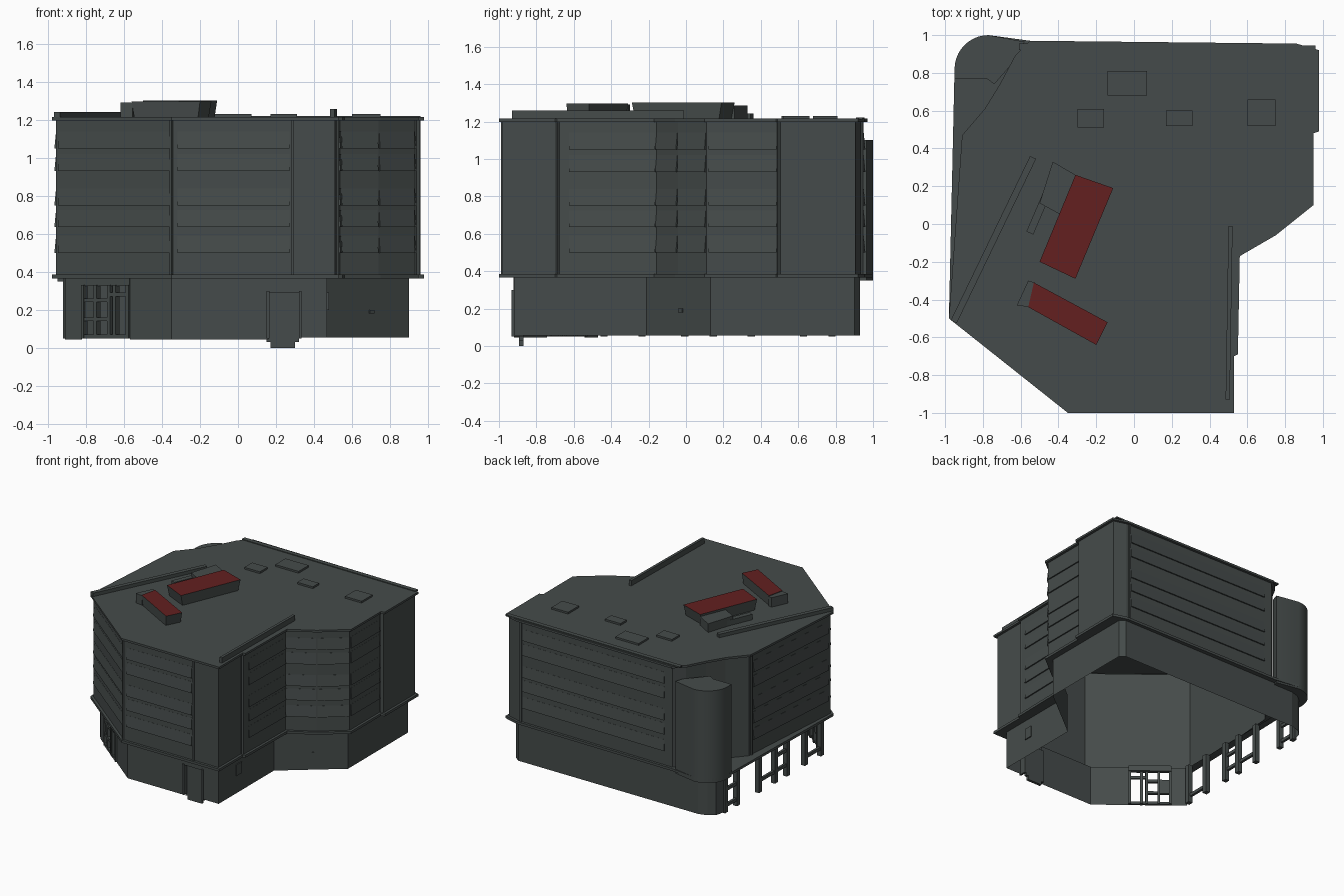
import bpy, bmesh, math
from mathutils import Vector

if "Cube" in bpy.data.objects:
    bpy.data.objects.remove(bpy.data.objects["Cube"])


def material(name, rgb):
    m = bpy.data.materials.new(name)
    m.diffuse_color = (*rgb, 1)
    m.use_nodes = True
    m.node_tree.nodes["Principled BSDF"].inputs["Base Color"].default_value = m.diffuse_color
    return m


GREY = material("dark_slate", (0.060, 0.071, 0.069))
RED = material("dark_red_roofing", (0.125, 0.014, 0.014))


def add_object(name, parts, mats=(GREY,), red_top=False):
    """Join (verts, faces) parts into one object."""
    verts, faces = [], []
    for v, f in parts:
        k = len(verts)
        verts += v
        faces += [[i + k for i in face] for face in f]
    me = bpy.data.meshes.new(name)
    me.from_pydata(verts, [], faces)
    for m in mats:
        me.materials.append(m)
    me.update()
    if red_top:
        for p in me.polygons:
            p.material_index = 1 if p.normal.z > 0.9 else 0
    ob = bpy.data.objects.new(name, me)
    bpy.context.collection.objects.link(ob)
    return ob


def prism(pts, z0, z1, top=True, bottom=False, closed=True, scale0=1.0):
    """Walls along a counter-clockwise outline, with optional caps."""
    n = len(pts)
    cx, cy = sum(p[0] for p in pts) / n, sum(p[1] for p in pts) / n
    low = [(cx + (x - cx) * scale0, cy + (y - cy) * scale0, z0) for x, y in pts]
    v = low + [(x, y, z1) for x, y in pts]
    f = [[i, (i + 1) % n, n + (i + 1) % n, n + i] for i in range(n if closed else n - 1)]
    if top:
        f.append(list(range(n, 2 * n)))
    if bottom:
        f.append(list(range(n - 1, -1, -1)))
    return v, f


def slab(a, b, z0, z1, out0, out1=None, inn=0.0):
    """Bar from a to b; out0/out1 are how far its foot/top stand out to the right of a-b."""
    out1 = out0 if out1 is None else out1
    a, b = Vector(a), Vector(b)
    d = (b - a).normalized()
    nrm = Vector((d.y, -d.x))
    v = []
    for z, o in ((z0, out0), (z1, out1)):
        for p in (a - nrm * inn, b - nrm * inn, b + nrm * o, a + nrm * o):
            v.append((p.x, p.y, z))
    return v, [[0, 1, 2, 3], [7, 6, 5, 4], [1, 0, 4, 5], [2, 1, 5, 6], [3, 2, 6, 7], [0, 3, 7, 4]]


def offset(pts, d):
    """Move an outline inwards by d."""
    res, n = [], len(pts)
    for i in range(n):
        p, q, r = Vector(pts[i - 1]), Vector(pts[i]), Vector(pts[(i + 1) % n])
        e, g = (q - p).normalized(), (r - q).normalized()
        n1, n2 = Vector((e.y, -e.x)), Vector((g.y, -g.x))
        res.append(tuple(q - (n1 + n2) * d / (1 + n1.dot(n2))))
    return res


def ring(name, outer, inner, z):
    """Flat horizontal ring between two outlines."""
    bm = bmesh.new()
    edges = []
    for loop in (outer, inner):
        vs = [bm.verts.new((x, y, z)) for x, y in loop]
        edges += [bm.edges.new((vs[i - 1], vs[i])) for i in range(len(vs))]
    bmesh.ops.triangle_fill(bm, use_beauty=True, edges=edges, normal=(0, 0, 1))
    me = bpy.data.meshes.new(name)
    bm.to_mesh(me)
    bm.free()
    me.materials.append(GREY)
    bpy.context.collection.objects.link(bpy.data.objects.new(name, me))


def lerp(a, b, t):
    return (a[0] + (b[0] - a[0]) * t, a[1] + (b[1] - a[1]) * t)


# Outlines: roof edge, rounded corner tower, storey walls, ground floor
front_right = [(-.35, -1.0), (.53, -1.0), (.53, -.7), (.55, -.69), (.56, -.17), (.75, -.06),
               (.95, .10), (.95, .48), (.98, .49), (.98, .92), (.86, .955), (-.55, .97)]
eave = front_right + [(-.63, .89), (-.71, .74), (-.79, .61), (-.91, .47), (-.98, -.5)]
arc = [(-.77 + .18 * math.cos(math.radians(a)), .82 + .18 * math.sin(math.radians(a)))
       for a in range(90, 181, 9)]
lip = front_right + arc + [(-.98, -.5)]
walls = offset(eave, .02)
base = [(-.35, -.92), (.47, -.92), (.47, -.21), (.90, .13), (.90, .90), (.86, .93), (-.76, .93),
        (-.83, .91), (-.88, .87), (-.90, .80), (-.91, -.47)]

# Upper storeys: hollow shell, roof slab and lower lip
add_object("storey_walls", [prism(walls, .37, 1.2, top=False)])
add_object("roof_slab", [prism(eave, 1.198, 1.215)])
ring("eave_soffit", eave, walls, 1.198)
add_object("lower_lip", [prism(lip, .365, .385, top=False)])
ring("lip_soffit", lip, base, .365)
ring("lip_top", lip, walls, .385)

# Round corner tower, lower than the roof
tower = add_object("corner_tower", [prism(
    arc + [(-.95, .77), (-.78, .77), (-.74, .74), (-.60, .90), (-.58, .965)], .35, 1.1, bottom=True)])
bpy.context.view_layer.objects.active = tower
tower.select_set(True)
bpy.ops.object.shade_smooth_by_angle(angle=math.radians(30))

# Sloped floor bands on the facades: (segment index, start, end)
bands = []
for i, t0, t1 in ((16, .03, .98), (0, .03, .72), (3, .1, .98), (4, .02, .98), (5, .02, .98),
                  (6, .03, .97), (10, .03, .95), (15, .05, .97)):
    a, b = walls[i], walls[(i + 1) % len(walls)]
    for z in (.50, .635, .75, .93, 1.05):
        bands.append(slab(lerp(a, b, t0), lerp(a, b, t1), z, z + .09, .010, .001))
add_object("floor_bands", bands)

# Thin vertical corner trims
trims = []
for i, t in ((2, .5), (7, .5), (16, .99), (0, .74), (10, .02), (15, .03)):
    a, b = walls[i], walls[(i + 1) % len(walls)]
    d = .008 / (Vector(b) - Vector(a)).length
    trims.append(slab(lerp(a, b, t - d), lerp(a, b, t + d), .385, 1.198, .010))
add_object("vertical_trims", trims)

# Ground floor walls, with gaps for entrance and front door, left side open
c0, c1 = base[-1], base[0]
e0, e1 = lerp(c0, c1, .16), lerp(c0, c1, .607)
add_object("ground_floor_walls", [
    prism([e1, c1, (.16, -.92)], .045, .37, top=False, closed=False),
    prism([(.33, -.92)] + base[1:10], .055, .37, top=False, closed=False),
    prism([c0, e0], .045, .37, top=False, closed=False),
    slab((.16, -.92), (.33, -.92), .29, .37, .002, inn=.04),
    slab(e0, e1, .325, .37, .002, inn=.03)])

# Front door leaf set into the wall, reaching the ground
add_object("front_door", [slab((.15, -.88), (.32, -.88), .03, .30, .012, inn=.01),
                          slab((.17, -.88), (.30, -.88), 0, .03, .012, inn=.01),
                          slab((.15, -.92), (.165, -.92), .05, .30, .012, inn=.05),
                          slab((.32, -.92), (.335, -.92), .05, .30, .012, inn=.05)])

# Entrance frame on the angled front
frame = [slab(lerp(e0, e1, t), lerp(e0, e1, t + .06), .05, .33, .012, inn=.02)
         for t in (0, .27, .55, .67, .94)]
frame += [slab(lerp(e0, e1, s), lerp(e0, e1, t), z, z + .02, .01, inn=.01)
          for s, t, z in ((0, .6, .14), (.05, .6, .24), (.6, 1, .27), (0, 1, .05))]
frame.append(slab(lerp(e0, e1, .05), lerp(e0, e1, .3), .15, .25, .002, inn=.01))
add_object("entrance_frame", frame)

# Open left side: posts and rails
l0, l1 = base[9], base[10]
posts = [slab(lerp(l0, l1, t), lerp(l0, l1, t + .03), .05, .37, .012, inn=.025)
         for t in (.0, .12, .34, .50, .62, .80, .96)]
posts += [slab(lerp(l0, l1, s), lerp(l0, l1, t), z, z + .025, .008, inn=.012)
          for s, t, z in ((0, .15, .09), (.0, .15, .22), (.34, .65, .13), (.50, .65, .25), (.80, .98, .10))]
add_object("side_posts", posts)

# Small wall panels on the right side
add_object("wall_panels", [slab((.47, -.70), (.47, -.63), .20, .29, .008),
                           slab((.69, -.036), (.715, -.016), .18, .20, .008)])

# Rooftop blocks with red tops, wider at the top
add_object("large_red_roof_block", [prism(
    [(-.31, -.29), (-.11, .19), (-.31, .26), (-.50, -.20)], 1.21, 1.302, scale0=.93)],
    (GREY, RED), True)
add_object("small_red_roof_block", [prism(
    [(-.20, -.64), (-.14, -.52), (-.53, -.31), (-.56, -.44)], 1.21, 1.297, scale0=.93)],
    (GREY, RED), True)
add_object("grey_roof_blocks", [
    prism([(-.39, .05), (-.31, .26), (-.43, .33), (-.50, .11)], 1.21, 1.285),
    prism([(-.555, -.44), (-.525, -.31), (-.56, -.30), (-.62, -.43)], 1.21, 1.292)])

# Long roof rails and back parapet
add_object("roof_rails", [
    slab((.485, -.93), (.50, -.01), 1.21, 1.258, .022),
    slab((-.97, -.51), (-.55, .36), 1.21, 1.243, .035),
    slab((-.57, -.04), (-.42, .31), 1.21, 1.26, .04)])
add_object("back_parapet", [slab((.96, .91), (-.61, .92), 1.21, 1.221, .035)])

# Roof hatches
add_object("roof_hatches", [
    prism([(x0, y0), (x1, y0), (x1, y1), (x0, y1)], 1.21, 1.23)
    for x0, x1, y0, y1 in ((-.14, .07, .68, .81), (-.30, -.16, .51, .61),
                           (.17, .31, .52, .60), (.60, .75, .52, .66))])
